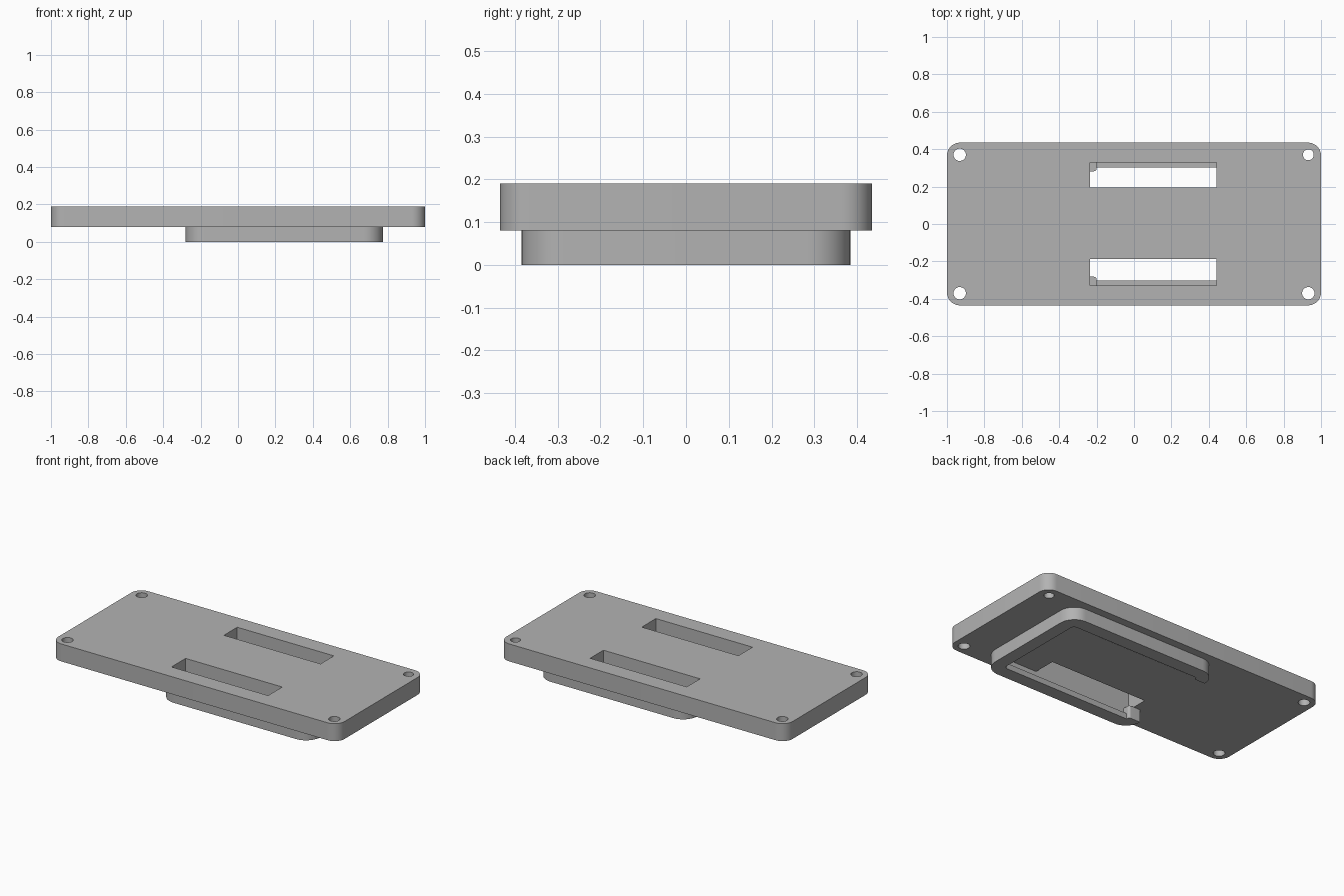
import bpy
import bmesh
import math
from mathutils import Vector

default = bpy.data.objects.get("Cube")
if default:
    bpy.data.objects.remove(default, do_unlink=True)

grey = bpy.data.materials.new("plain_grey")
grey.use_nodes = True
colour = (0.45, 0.45, 0.45, 1)
grey.diffuse_color = colour
grey.node_tree.nodes["Principled BSDF"].inputs["Base Color"].default_value = colour


def fillet(corners, steps=10):
    """Outline from (x, y, radius) corners, rounding where radius > 0."""
    outline = []
    count = len(corners)
    for i, (x, y, r) in enumerate(corners):
        p = Vector((x, y))
        if r == 0:
            outline.append(p)
            continue
        to_prev = (Vector(corners[i - 1][:2]) - p).normalized()
        to_next = (Vector(corners[(i + 1) % count][:2]) - p).normalized()
        centre = p + r * (to_prev + to_next)
        for k in range(steps + 1):
            t = math.pi / 2 * k / steps
            outline.append(centre - r * (to_next * math.cos(t) + to_prev * math.sin(t)))
    return outline


def prism(name, outline, z0, z1):
    bm = bmesh.new()
    base = bm.faces.new([bm.verts.new((p.x, p.y, z0)) for p in outline])
    top = bmesh.ops.extrude_face_region(bm, geom=[base])["geom"]
    bmesh.ops.translate(bm, vec=(0, 0, z1 - z0),
                        verts=[v for v in top if isinstance(v, bmesh.types.BMVert)])
    bmesh.ops.recalc_face_normals(bm, faces=bm.faces)
    mesh = bpy.data.meshes.new(name)
    bm.to_mesh(mesh)
    bm.free()
    mesh.materials.append(grey)
    obj = bpy.data.objects.new(name, mesh)
    bpy.context.collection.objects.link(obj)
    return obj


def box(name, x0, x1, y0, y1, z0, z1, r=0):
    corners = [(x0, y0, r), (x1, y0, r), (x1, y1, r), (x0, y1, r)]
    return prism(name, fillet(corners), z0, z1)


def activate(obj):
    bpy.ops.object.select_all(action="DESELECT")
    obj.select_set(True)
    bpy.context.view_layer.objects.active = obj


def cut(obj, cutter):
    cutter.hide_render = True
    activate(obj)
    mod = obj.modifiers.new("cut", "BOOLEAN")
    mod.operation = "DIFFERENCE"
    mod.solver = "EXACT"
    mod.object = cutter
    bpy.ops.object.modifier_apply(modifier=mod.name)
    bpy.data.objects.remove(cutter, do_unlink=True)


# Mounting plate with rounded corners
plate_z, plate_top = 0.08, 0.19
plate = box("mounting_plate", -1, 1, -0.435, 0.435, plate_z, plate_top, 0.07)

# Corner screw holes, one slightly smaller
for sx in (-1, 1):
    for sy in (-1, 1):
        r = 0.029 if sx > 0 and sy > 0 else 0.033
        ring = [Vector((0.932 * sx + r * math.cos(a), 0.37 * sy + r * math.sin(a)))
                for a in (math.tau * k / 32 for k in range(32))]
        cut(plate, prism("hole_cutter", ring, 0, 0.3))

# Two long slots above the rails
for y0, y1 in ((-0.328, -0.187), (0.195, 0.328)):
    cut(plate, box("slot_cutter", -0.235, 0.44, y0, y1, 0, 0.3))

# U-shaped rail under the plate, with a catch at the end of each leg
half = [(0.775, 0.385, 0.1), (-0.28, 0.385, 0.1), (-0.28, 0.282, 0),
        (-0.2, 0.282, 0.015), (-0.2, 0.302, 0), (0.695, 0.302, 0.025)]
mirrored = [(x, -y, r) for x, y, r in reversed(half)]
rail = prism("slide_rail", fillet(half + mirrored), 0, plate_z)

# Groove inside the rail, leaving a lip along the bottom
cut(rail, box("groove_cutter", -0.2, 0.72, -0.328, 0.328, 0.035, 0.1))

for obj in (plate, rail):
    activate(obj)
    bpy.ops.object.shade_smooth_by_angle(angle=math.radians(30))
